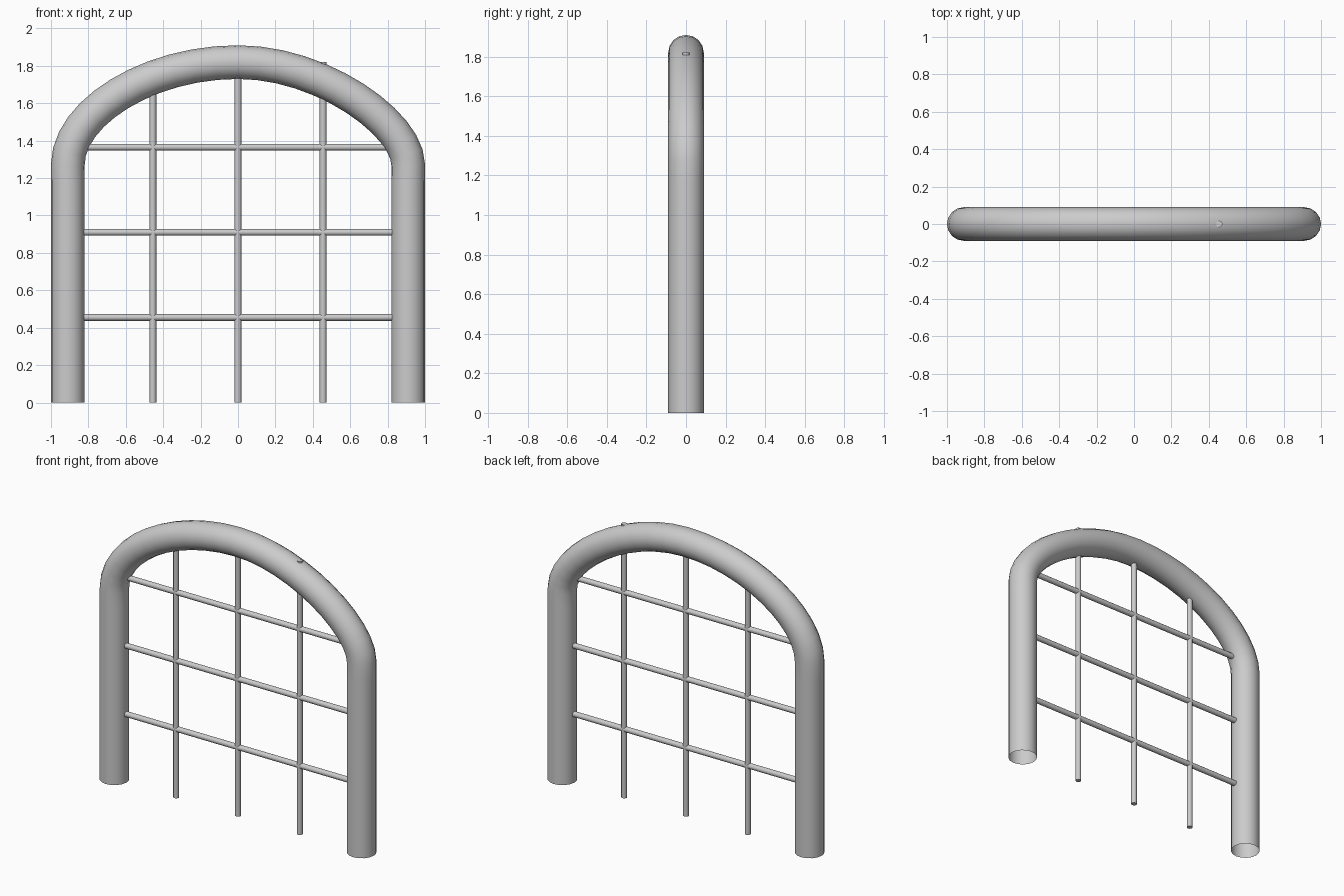
import bpy, math

if "Cube" in bpy.data.objects:
    bpy.data.objects.remove(bpy.data.objects["Cube"])

R, BAR_R, HALF, TOP, SPRING = 0.09, 0.018, 0.91, 1.82, 1.27

# Arched tube frame: open-ended bevelled curve, left shoulder slightly fuller
points = [  # position, left handle, right handle (x, z)
    ((-HALF, 0), (-HALF, -0.3), (-HALF, 0.4)),
    ((-HALF, SPRING), (-HALF, 0.9), (-HALF, SPRING + 0.28)),
    ((0, TOP), (-0.48, TOP), (0.45, TOP)),
    ((HALF, SPRING), (HALF, SPRING + 0.22), (HALF, 0.9)),
    ((HALF, 0), (HALF, 0.4), (HALF, -0.3)),
]
curve = bpy.data.curves.new("arched_frame", 'CURVE')
curve.dimensions = '3D'
curve.resolution_u = 12
curve.bevel_depth = R
curve.bevel_resolution = 6
spline = curve.splines.new('BEZIER')
spline.bezier_points.add(len(points) - 1)
for bp, (co, left, right) in zip(spline.bezier_points, points):
    bp.handle_left_type = bp.handle_right_type = 'FREE'
    bp.co = (co[0], 0, co[1])
    bp.handle_left = (left[0], 0, left[1])
    bp.handle_right = (right[0], 0, right[1])
frame = bpy.data.objects.new("arched_frame", curve)
bpy.context.collection.objects.link(frame)
bpy.ops.object.select_all(action='DESELECT')
frame.select_set(True)
bpy.context.view_layer.objects.active = frame
bpy.ops.object.convert(target='MESH')
bpy.ops.object.shade_smooth_by_angle(angle=math.radians(40))


def bar(name, location, rotation):
    bpy.ops.mesh.primitive_cylinder_add(vertices=12, radius=BAR_R, depth=2 * HALF,
                                        location=location, rotation=rotation)
    bpy.context.object.name = name
    bpy.ops.object.shade_smooth_by_angle(angle=math.radians(40))


# Lattice of three upright and three cross bars
step = HALF / 2
for i in range(3):
    bar(f"upright_bar_{i + 1}", ((i - 1) * step, 0, HALF), (0, 0, 0))
    bar(f"cross_bar_{i + 1}", (0, 0, (i + 1) * step), (0, math.pi / 2, 0))
